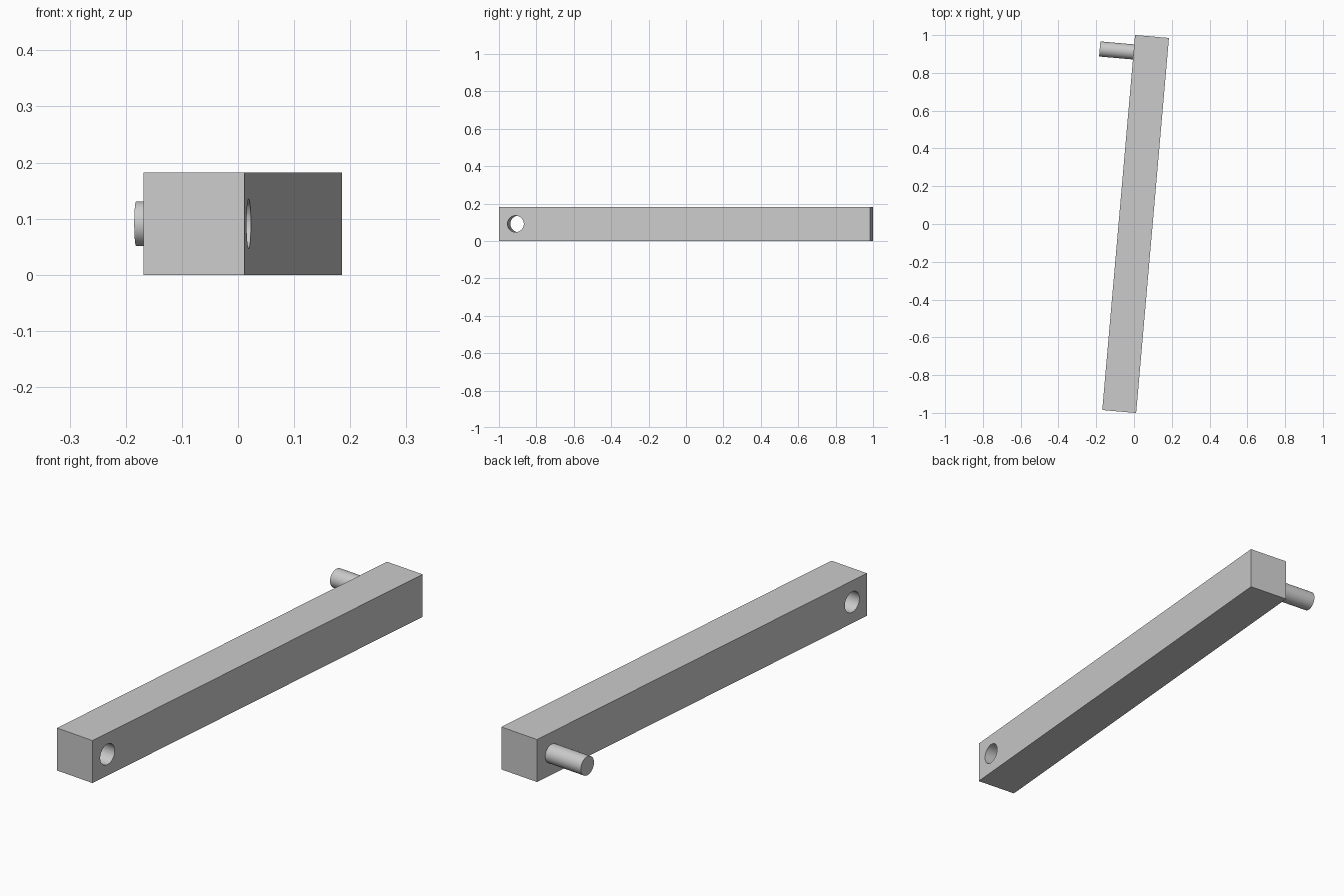
import bpy
from math import radians
from mathutils import Matrix

cube = bpy.data.objects.get("Cube")
if cube:
    bpy.data.objects.remove(cube, do_unlink=True)

WIDTH, LENGTH, HEIGHT = 0.18, 1.993, 0.182
END_OFFSET = 0.09                       # peg and hole distance from the bar ends
PEG_LENGTH, PEG_RADIUS, HOLE_RADIUS = 0.18, 0.04, 0.044
placement = Matrix.Translation((0.0085, 0, HEIGHT / 2)) @ Matrix.Rotation(radians(-5), 4, "Z")

grey = bpy.data.materials.new("light grey")
grey.use_nodes = True
grey.diffuse_color = (0.6, 0.6, 0.6, 1)
grey.node_tree.nodes["Principled BSDF"].inputs["Base Color"].default_value = grey.diffuse_color


def place(name):
    """Name the active object, colour it and move it into the bar's frame."""
    obj = bpy.context.object
    obj.name = obj.data.name = name
    obj.data.materials.append(grey)
    bpy.context.view_layer.update()
    obj.matrix_world = placement @ obj.matrix_world
    return obj


def cross_cylinder(name, radius, x_start, x_end, y):
    """Cylinder running across the bar, between two local x positions."""
    bpy.ops.mesh.primitive_cylinder_add(
        vertices=48, radius=radius, depth=x_end - x_start,
        location=((x_start + x_end) / 2, y, 0), rotation=(0, radians(90), 0))
    return place(name)


def smooth(obj):
    bpy.ops.object.select_all(action="DESELECT")
    obj.select_set(True)
    bpy.context.view_layer.objects.active = obj
    bpy.ops.object.shade_smooth_by_angle(angle=radians(30))


# Hole cutter near the front end
cutter = cross_cylinder("hole_cutter", HOLE_RADIUS, -WIDTH, WIDTH, END_OFFSET - LENGTH / 2)
cutter.hide_render = True

# Square bar with the hole drilled through it
bpy.ops.mesh.primitive_cube_add(size=1)
bpy.context.object.scale = (WIDTH, LENGTH, HEIGHT)
bpy.ops.object.transform_apply(location=False, rotation=False, scale=True)
bar = place("bar")
drill = bar.modifiers.new("drill", "BOOLEAN")
drill.operation = "DIFFERENCE"
drill.solver = "EXACT"
drill.object = cutter
bpy.ops.object.modifier_apply(modifier=drill.name)
bpy.data.objects.remove(cutter, do_unlink=True)
smooth(bar)

# Peg on the side near the back end
peg = cross_cylinder("peg", PEG_RADIUS, -WIDTH / 2 - PEG_LENGTH, -WIDTH / 2 + 0.01,
                     LENGTH / 2 - END_OFFSET)
smooth(peg)
